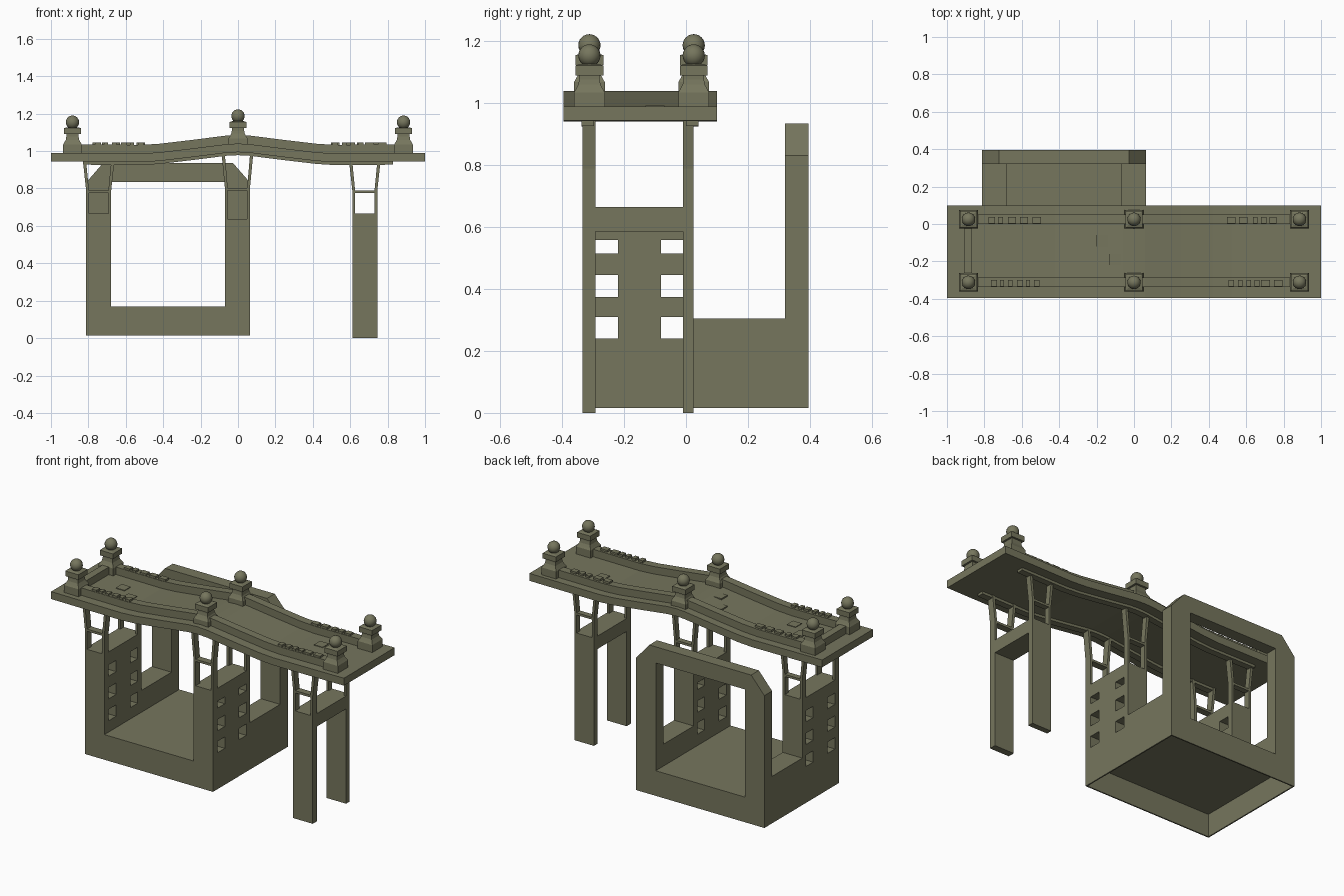
import bpy, bmesh, math, random

if "Cube" in bpy.data.objects:
    bpy.data.objects.remove(bpy.data.objects["Cube"])

random.seed(4)
stone = bpy.data.materials.new("olive_stone")
stone.diffuse_color = (0.18, 0.18, 0.11, 1)
stone.use_nodes = True
stone.node_tree.nodes["Principled BSDF"].inputs["Base Color"].default_value = stone.diffuse_color


def finish(name, bm, smooth=False):
    bmesh.ops.recalc_face_normals(bm, faces=bm.faces[:])
    me = bpy.data.meshes.new(name)
    bm.to_mesh(me)
    bm.free()
    me.materials.append(stone)
    for p in me.polygons:
        p.use_smooth = smooth
    ob = bpy.data.objects.new(name, me)
    bpy.context.collection.objects.link(ob)
    return ob


def prism(bm, pts, y0, y1):
    """Extrude an XZ outline from y0 to y1."""
    a = [bm.verts.new((x, y0, z)) for x, z in pts]
    b = [bm.verts.new((x, y1, z)) for x, z in pts]
    bm.faces.new(a)
    bm.faces.new(b[::-1])
    for i in range(len(pts)):
        j = (i + 1) % len(pts)
        bm.faces.new((a[i], a[j], b[j], b[i]))


def box(bm, x0, x1, y0, y1, z0, z1):
    prism(bm, [(x0, z0), (x1, z0), (x1, z1), (x0, z1)], y0, y1)


def rise(x):
    """Height of the gently humped roof above its flat ends."""
    x = abs(x)
    keys = [(0, .050), (.06, .047), (.25, .023), (.42, .003), (.52, -.003), (.65, -.002), (1, 0)]
    for (xa, za), (xb, zb) in zip(keys, keys[1:]):
        if x <= xb:
            return za + (zb - za) * (x - xa) / (xb - xa)
    return 0


def ribbon(bm, half, y0, y1, z0, z1):
    """Band following the roof curve."""
    xs = [s for s in (-.65, -.52, -.42, -.25, -.06, 0, .06, .25, .42, .52, .65)]
    xs = [-half] + xs + [half]
    pts = [(x, z0 + rise(x)) for x in xs] + [(x, z1 + rise(x)) for x in reversed(xs)]
    prism(bm, pts, y0, y1)


PLANKS = ((-.335, -.293), (-.01, .025))

# Roof slab, top rails and under-beams
bm = bmesh.new()
ribbon(bm, 1.0, -.395, .10, .944, .99)
finish("roof_slab", bm)
for side, (y0, y1) in zip(("front", "back"), ((-.337, -.287), (0, .05))):
    bm = bmesh.new()
    ribbon(bm, .91, y0, y1, .99, 1.036)
    finish(side + "_rail", bm)
    bm = bmesh.new()
    ribbon(bm, .83, y0, y1 - .01, .928, .944)
    finish(side + "_under_beam", bm)
bm = bmesh.new()
box(bm, -.91, -.865, -.287, 0, .99, 1.036)
finish("end_rail", bm)

# Small worn chips on rails and deck
bm = bmesh.new()
for s in (-1, 1):
    for yc in (-.312, .025):
        x = .52
        while x < .78:
            w = random.uniform(.02, .05)
            box(bm, s * x - w / 2, s * x + w / 2, yc - .022, yc + .012, 1.03, 1.046)
            x += w + .02
for x, y in ((-.17, -.09), (-.1, -.19), (-.7, -.12), (-.6, -.2), (.64, -.1)):
    z = .985 + rise(x)
    box(bm, x - .03, x + .03, y - .03, y + .03, z, z + .009)
finish("stone_chips", bm)

# Post finials: square stepped body with a round ball
PROFILE = [(.985, .05), (1.035, .05), (1.045, .044), (1.06, .036), (1.077, .033),
           (1.09, .033), (1.09, .045), (1.122, .045), (1.127, .03)]
for cx in (-.885, 0, .885):
    dz = .033 if cx == 0 else 0
    for cy in (-.312, .025):
        bm = bmesh.new()
        rings = [[bm.verts.new((cx + a * r, cy + b * r, z + dz))
                  for a, b in ((-1, -1), (1, -1), (1, 1), (-1, 1))] for z, r in PROFILE]
        bm.faces.new(rings[0][::-1])
        bm.faces.new(rings[-1])
        for lo, hi in zip(rings, rings[1:]):
            for i in range(4):
                j = (i + 1) % 4
                bm.faces.new((lo[i], lo[j], hi[j], hi[i]))
        finish("finial_body", bm)
        bm = bmesh.new()
        bmesh.ops.create_uvsphere(bm, u_segments=18, v_segments=12, radius=.036)
        bmesh.ops.translate(bm, verts=bm.verts[:], vec=(cx, cy, 1.154 + dz))
        finish("finial_ball", bm, True)

# Leg frames: planks, open heads with flared struts, crosspiece
#        centre, foot, plank top, bar height, strut top
FRAMES = (("left", -.745, .17, .665, .79, .945),
          ("middle", -.003, .17, .638, .802, .98),
          ("right", .678, 0, .665, .79, .945))
for name, cx, foot, top, bar, head in FRAMES:
    bm = bmesh.new()
    for y0, y1 in PLANKS:
        box(bm, cx - .067, cx + .067, y0, y1, foot, top)
        box(bm, cx - .053, cx + .053, y0, y1, bar - .014, bar)
        for s in (-1, 1):
            prism(bm, [(cx + s * .067, top), (cx + s * .067, bar), (cx + s * .084, head),
                       (cx + s * .067, head), (cx + s * .052, bar), (cx + s * .052, top)], y0, y1)
    box(bm, cx - .067, cx + .067, PLANKS[0][1], PLANKS[1][0], top - .08, top)
    finish(name + "_leg_frame", bm)

# Pierced side panels and low side walls
for name, x0, x1, top in (("left", -.812, -.678, .585), ("right", -.07, .064, .558)):
    bm = bmesh.new()
    box(bm, x0, x1, -.22, -.08, .17, top)
    for y0, y1 in ((-.293, -.22), (-.08, -.01)):
        for z0, z1 in ((.17, .24), (.31, .375), (.445, .515)):
            box(bm, x0, x1, y0, y1, z0, z1)
    finish(name + "_pierced_panel", bm)
    bm = bmesh.new()
    box(bm, x0, x1, .025, .32, .17, .305)
    finish(name + "_low_wall", bm)

# Back arch with cut corners
bm = bmesh.new()
prism(bm, [(-.812, .17), (-.812, .832), (-.722, .935), (-.026, .935), (.064, .832), (.064, .17),
           (-.07, .17), (-.07, .835), (-.678, .835), (-.678, .17)], .32, .395)
finish("back_arch", bm)

# Base: floor over a hollow skirt
bm = bmesh.new()
box(bm, -.812, .064, -.335, .395, .155, .17)
finish("floor", bm)
bm = bmesh.new()
t = .008
box(bm, -.812, .064, -.335, -.335 + t, .015, .155)
box(bm, -.812, .064, .395 - t, .395, .015, .155)
box(bm, -.812, -.812 + t, -.335 + t, .395 - t, .015, .155)
box(bm, .064 - t, .064, -.335 + t, .395 - t, .015, .155)
finish("base_skirt", bm)
